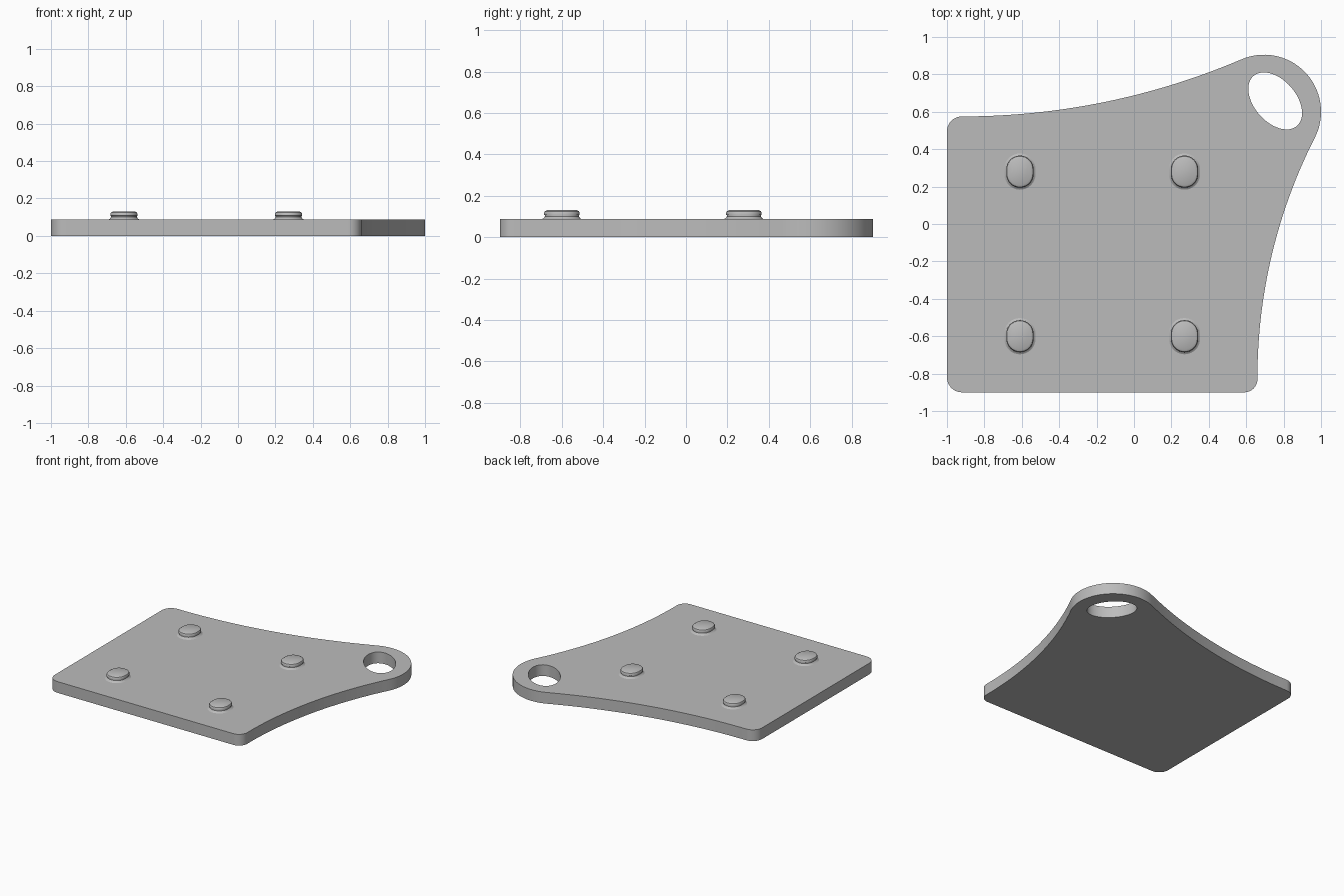
import bpy, bmesh
from math import sin, cos, pi, radians, atan2, degrees
from mathutils import Vector

cube = bpy.data.objects.get("Cube")
if cube:
    bpy.data.objects.remove(cube)

THICK = 0.087

grey = bpy.data.materials.new("plain_grey")
grey.use_nodes = True
GREY = (0.5, 0.5, 0.5, 1)
grey.diffuse_color = GREY
grey.node_tree.nodes["Principled BSDF"].inputs["Base Color"].default_value = GREY


def arc(cx, cy, r, a0, a1, n):
    """Points along an arc, angles in degrees."""
    angles = [radians(a0 + (a1 - a0) * i / n) for i in range(n + 1)]
    return [(cx + r * cos(a), cy + r * sin(a)) for a in angles]


def finish(obj, angle):
    obj.data.materials.clear()
    obj.data.materials.append(grey)
    bpy.ops.object.select_all(action='DESELECT')
    obj.select_set(True)
    bpy.context.view_layer.objects.active = obj
    bpy.ops.object.shade_smooth_by_angle(angle=radians(angle))


# Plate outline: rounded corners, and two hollow sides tangent to a round lug
LUG = Vector((0.695, 0.6))
LUG_R = 0.305
back_mid = Vector((-0.92, 0.575 + 3.81))
side_mid = Vector((0.66 + 2.83, -0.82))


def heading(a, b):
    d = b - a
    return degrees(atan2(d.y, d.x))


side_angle = heading(LUG, side_mid)
back_angle = heading(LUG, back_mid)
outline = (
    arc(-0.92, -0.82, 0.08, 180, 270, 10)
    + arc(0.59, -0.83, 0.07, 270, 360, 10)
    + arc(*side_mid, 2.83, 180, side_angle + 180, 32)
    + arc(*LUG, LUG_R, side_angle, back_angle, 40)[1:]
    + arc(*back_mid, 3.81, back_angle - 180, -90, 32)[1:]
    + arc(-0.92, 0.495, 0.08, 90, 180, 10)[1:]
)

# Slanted oval hole through the lug
turn = radians(-49)
hole = []
for x, y in arc(0, 0, 1, 0, 360, 64)[:-1]:
    x, y = x * 0.177, y * 0.112
    hole.append((0.755 + x * cos(turn) - y * sin(turn),
                 0.658 + x * sin(turn) + y * cos(turn)))

curve = bpy.data.curves.new("plate_outline", 'CURVE')
curve.dimensions = '2D'
curve.fill_mode = 'BOTH'
curve.extrude = THICK / 2
for points in (outline, hole):
    spline = curve.splines.new('POLY')
    spline.points.add(len(points) - 1)
    for p, (x, y) in zip(spline.points, points):
        p.co = (x, y, 0, 1)
    spline.use_cyclic_u = True

shape = bpy.data.objects.new("plate_shape", curve)
bpy.context.collection.objects.link(shape)
bpy.context.view_layer.update()
depsgraph = bpy.context.evaluated_depsgraph_get()
mesh = bpy.data.meshes.new_from_object(shape.evaluated_get(depsgraph))
bpy.data.objects.remove(shape)
bm = bmesh.new()
bm.from_mesh(mesh)
bmesh.ops.remove_doubles(bm, verts=bm.verts, dist=0.0005)
bmesh.ops.translate(bm, verts=bm.verts, vec=(0, 0, THICK / 2))
bmesh.ops.recalc_face_normals(bm, faces=bm.faces)
bm.to_mesh(mesh)
bm.free()
plate = bpy.data.objects.new("plate", mesh)
bpy.context.collection.objects.link(plate)
finish(plate, 35)

# Oval studs: flared foot, short neck and chamfered cap, as (radius, height)
PROFILE = [(0.084, 0.0), (0.076, 0.004), (0.069, 0.013), (0.069, 0.019),
           (0.073, 0.021), (0.073, 0.031), (0.069, 0.038), (0.058, 0.044)]
STRETCH = 0.013


def stud(name, x, y):
    bm = bmesh.new()
    rings = []
    for r, z in PROFILE:
        loop = arc(0, STRETCH, r, 0, 180, 16) + arc(0, -STRETCH, r, 180, 360, 16)
        rings.append([bm.verts.new((px, py, z)) for px, py in loop])
    count = len(rings[0])
    for low, high in zip(rings, rings[1:]):
        for i in range(count):
            j = (i + 1) % count
            bm.faces.new((low[i], low[j], high[j], high[i]))
    bm.faces.new(rings[-1])
    me = bpy.data.meshes.new(name)
    bm.to_mesh(me)
    bm.free()
    obj = bpy.data.objects.new(name, me)
    obj.location = (x, y, THICK)
    bpy.context.collection.objects.link(obj)
    finish(obj, 30)


for side, x in (("right", -0.61), ("left", 0.27)):
    for end, y in (("front", -0.6), ("back", 0.28)):
        stud(f"{end}_{side}_stud", x, y)
